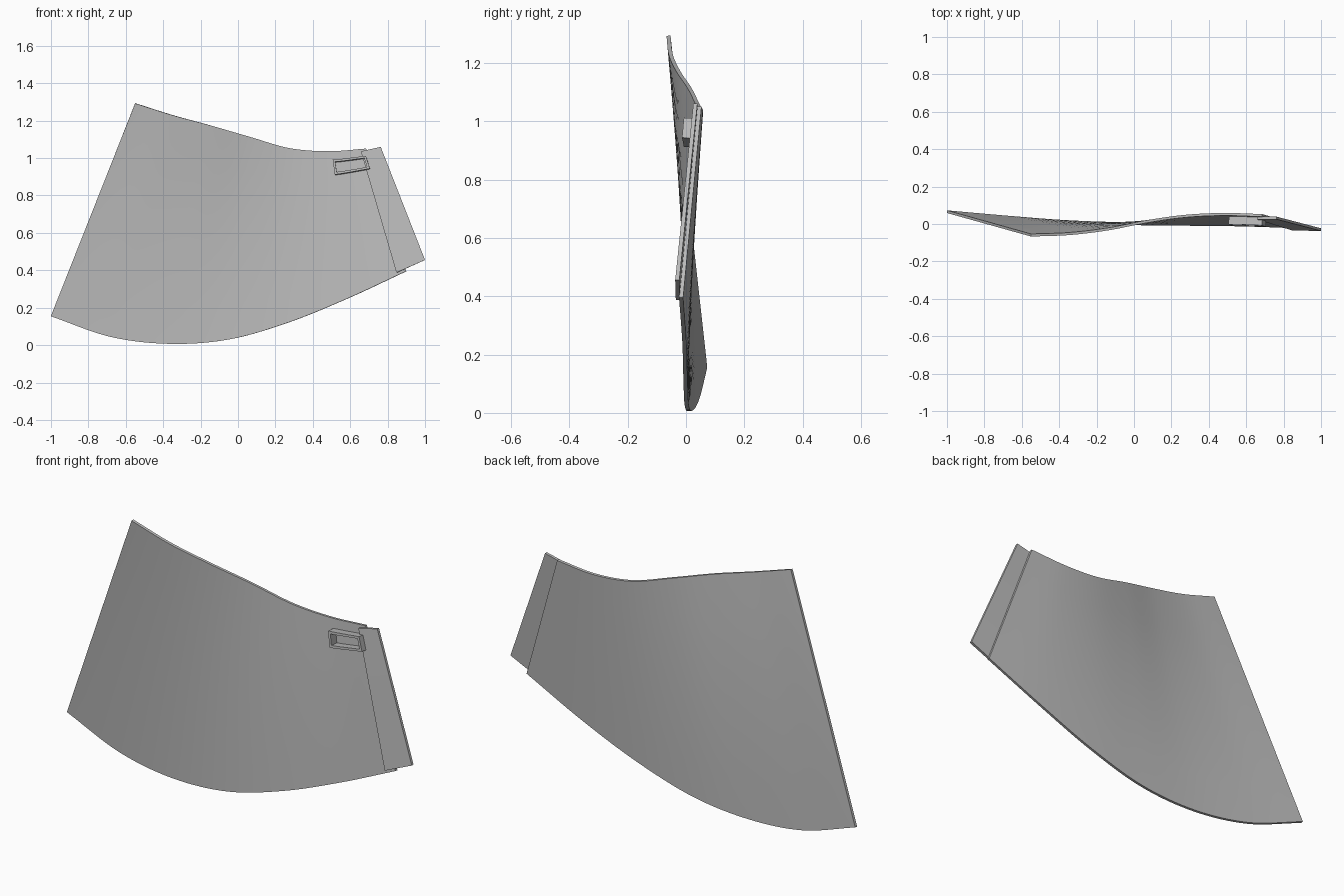
import bpy, bmesh
from mathutils import Vector

if "Cube" in bpy.data.objects:
    bpy.data.objects.remove(bpy.data.objects["Cube"])

grey = bpy.data.materials.new("plain grey")
grey.use_nodes = True
grey.diffuse_color = (0.5, 0.5, 0.5, 1)
grey.node_tree.nodes["Principled BSDF"].inputs["Base Color"].default_value = (0.5, 0.5, 0.5, 1)

HALF = 0.007      # half the sheet thickness

# Lower and upper edge curves: evenly spaced in x, given as (y, z)
LOWER = (-1.0, 0.9, [(.066, .155), (.038, .045), (.014, .007), (.002, .03),
                     (-.002, .12), (-.006, .248), (-.017, .395)])
UPPER = (-.55, .685, [(-.06, 1.293), (-.052, 1.228), (-.027, 1.172), (.013, 1.112),
                      (.042, 1.053), (.052, 1.036), (.046, 1.05)])


def edge_point(edge, u):
    """Smooth curve through the edge points, extended straight past its ends."""
    x0, x1, yz = edge
    n = len(yz) - 1
    pts = [Vector((x0 + (x1 - x0) * i / n, *p)) for i, p in enumerate(yz)]
    pts = [2 * pts[0] - pts[1]] + pts + [2 * pts[-1] - pts[-2]]
    i = min(max(int(u * n), 0), n - 1)
    t = u * n - i
    a, b, c, d = pts[i:i + 4]
    return (2 * b + (c - a) * t + (2 * a - 5 * b + 4 * c - d) * t ** 2
            + (3 * b - a - 3 * c + d) * t ** 3) / 2


def surface(u, v, off=0.0):
    """Point on the twisted sheet, moved forward by off."""
    def at(s):
        return edge_point(LOWER, s).lerp(edge_point(UPPER, s), v)
    along = at(min(u + .005, 1)) - at(max(u - .005, 0))
    up = edge_point(UPPER, u) - edge_point(LOWER, u)
    return at(u) + along.cross(up).normalized() * off


def finish(name, bm):
    bmesh.ops.remove_doubles(bm, verts=bm.verts, dist=1e-5)
    bmesh.ops.recalc_face_normals(bm, faces=bm.faces)
    mesh = bpy.data.meshes.new(name)
    bm.to_mesh(mesh)
    bm.free()
    mesh.materials.append(grey)
    ob = bpy.data.objects.new(name, mesh)
    bpy.context.collection.objects.link(ob)
    bpy.ops.object.select_all(action='DESELECT')
    ob.select_set(True)
    bpy.context.view_layer.objects.active = ob
    bpy.ops.object.shade_smooth_by_angle(angle=0.6)


def slab(name, front, back, nu, nv):
    """Closed sheet between two functions of (u, v)."""
    bm = bmesh.new()
    layers = [[[bm.verts.new(f(i / nu, j / nv)) for j in range(nv + 1)]
               for i in range(nu + 1)] for f in (front, back)]
    for g in layers:
        for i in range(nu):
            for j in range(nv):
                bm.faces.new((g[i][j], g[i + 1][j], g[i + 1][j + 1], g[i][j + 1]))
    f, b = layers
    for i in range(nu):
        for j in (0, nv):
            bm.faces.new((f[i][j], f[i + 1][j], b[i + 1][j], b[i][j]))
    for j in range(nv):
        for i in (0, nu):
            bm.faces.new((f[i][j], f[i][j + 1], b[i][j + 1], b[i][j]))
    finish(name, bm)


# Main curved sheet
slab("curved_panel", lambda u, v: surface(u, v, HALF),
     lambda u, v: surface(u, v, -HALF), 48, 6)

# Lap flange on the front of the left end
OUTER_LOW, OUTER_HIGH = Vector((1.0, -.03, .455)), Vector((.763, .032, 1.06))


def flange(side):
    def point(u, v):
        inner = surface(.975, .02 + .96 * v, 2 * HALF + side)
        outer = OUTER_LOW.lerp(OUTER_HIGH, v) + Vector((0, -side, 0))
        return inner.lerp(outer, u)
    return point


slab("lap_flange", flange(HALF), flange(-HALF), 1, 4)

# Open rectangular frame standing on the front
U0, U1, V0, V1, DEPTH, STEPS = .85, .99, .835, .938, .05, 6


def ring(bm, du, dv, off):
    us = [U0 + du + (U1 - U0 - 2 * du) * i / STEPS for i in range(STEPS + 1)]
    loop = [(u, V0 + dv) for u in us] + [(u, V1 - dv) for u in reversed(us)]
    return [bm.verts.new(surface(u, v, off)) for u, v in loop]


bm = bmesh.new()
rings = [ring(bm, 0, 0, 0), ring(bm, 0, 0, DEPTH),
         ring(bm, .009, .016, DEPTH), ring(bm, .009, .016, 0)]
for a, b in zip(rings, rings[1:] + rings[:1]):
    for k in range(len(a)):
        m = (k + 1) % len(a)
        bm.faces.new((a[k], a[m], b[m], b[k]))
finish("front_frame", bm)
